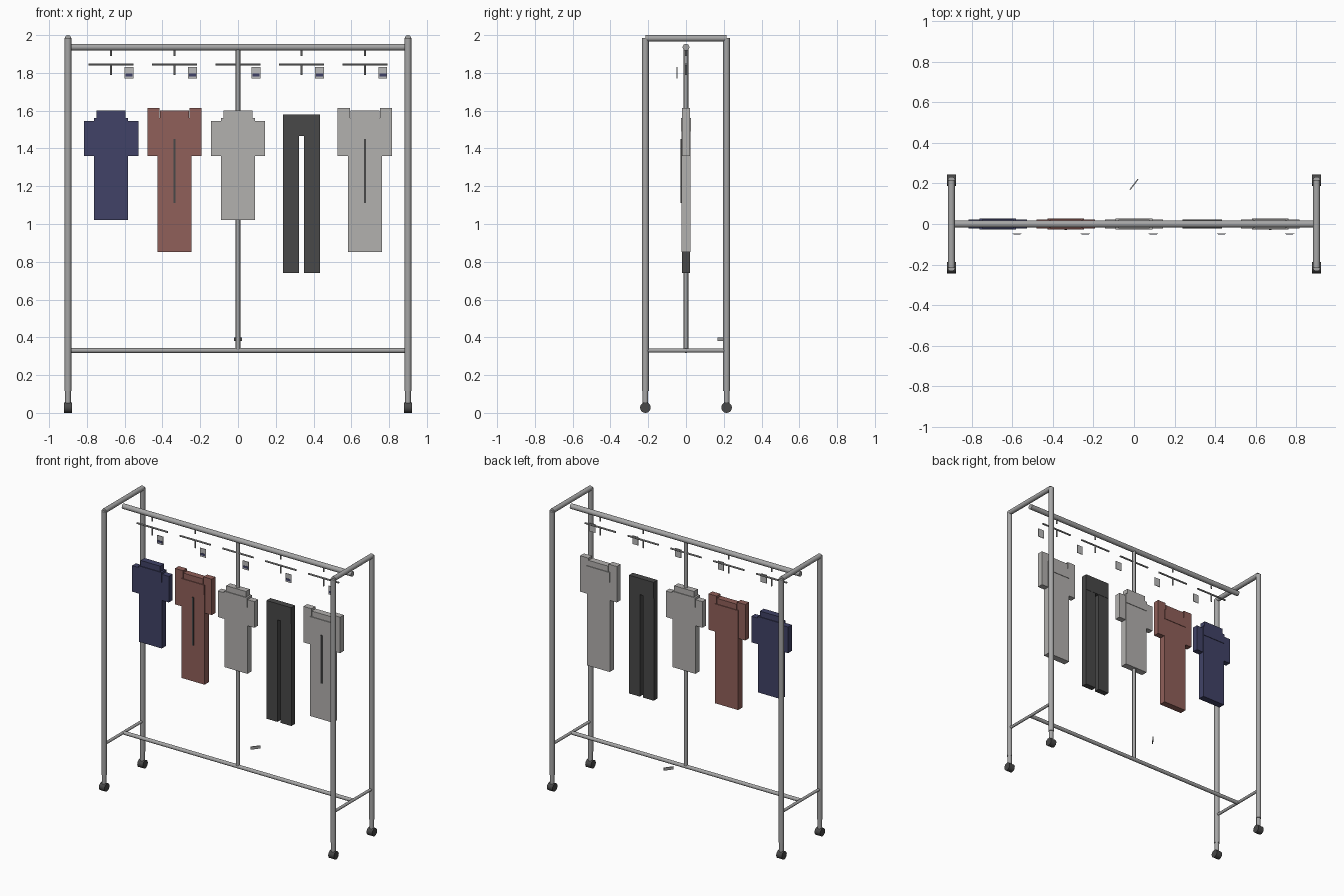
import bpy
from math import radians, atan2
from mathutils import Vector

cube = bpy.data.objects.get("Cube")
if cube:
    bpy.data.objects.remove(cube, do_unlink=True)


def material(name, r, g, b):
    m = bpy.data.materials.new(name)
    m.use_nodes = True
    m.diffuse_color = (r, g, b, 1)
    bsdf = next(n for n in m.node_tree.nodes if n.type == 'BSDF_PRINCIPLED')
    bsdf.inputs["Base Color"].default_value = (r, g, b, 1)
    return m


METAL = material("brushed metal", .38, .38, .38)
DARK = material("charcoal", .065, .065, .065)
NAVY = material("navy cloth", .052, .055, .135)
BROWN = material("brown cloth", .28, .115, .1)
PALE = material("pale cloth", .45, .44, .43)
CARD = material("tag card", .5, .5, .5)


def box(name, mat, x, y, z, turn=0):
    """Box from (low, high) ranges on each axis, turned about its own centre."""
    spans = (x, y, z)
    bpy.ops.mesh.primitive_cube_add(size=1, location=[(a + b) / 2 for a, b in spans])
    ob = bpy.context.object
    ob.name = name
    for v in ob.data.vertices:
        v.co = [c * (b - a) for c, (a, b) in zip(v.co, spans)]
    ob.rotation_euler.z = turn
    ob.data.materials.append(mat)
    return ob


def rod(name, mat, start, end, radius, sides=16):
    """Smooth cylinder between two points."""
    a, b = Vector(start), Vector(end)
    bpy.ops.mesh.primitive_cylinder_add(vertices=sides, radius=radius, depth=(b - a).length,
                                        location=(a + b) / 2)
    ob = bpy.context.object
    ob.name = name
    ob.rotation_euler = (b - a).to_track_quat('Z', 'Y').to_euler()
    ob.data.materials.append(mat)
    bpy.ops.object.shade_smooth_by_angle(angle=radians(35))
    return ob


# End frames with casters
X, Y = .9, .215
for sx, side in ((1, "left"), (-1, "right")):
    x = sx * X
    for sy, end in ((-1, "front"), (1, "back")):
        y = sy * Y
        tag = f"{end}_{side}"
        rod(f"post_{tag}", METAL, (x, y, .115), (x, y, 1.985), .018)
        rod(f"caster_stem_{tag}", METAL, (x, y, .04), (x, y, .125), .015)
        rod(f"caster_wheel_{tag}", DARK, (x - .022, y, .028), (x + .022, y, .028), .028, 20)
    rod(f"top_crossbar_{side}", METAL, (x, -Y, 1.983), (x, Y, 1.983), .017)
    rod(f"lower_crossbar_{side}", METAL, (x, -Y, .33), (x, Y, .33), .01)

# Long rails and centre pole
rod("hanging_rail", METAL, (-X, 0, 1.936), (X, 0, 1.936), .018)
rod("bottom_rail", METAL, (-X, 0, .33), (X, 0, .33), .013)
rod("centre_pole", METAL, (0, 0, .33), (0, 0, 1.93), .012)

# Loose angled bar near the back
box("loose_bar", METAL, (-.033, .033), (.192, .198), (.38, .4), atan2(.055, .042))


def hanger(i, cx):
    rod(f"hanger_bar_{i}", METAL, (cx - .12, 0, 1.845), (cx + .12, 0, 1.845), .006, 10)
    rod(f"hanger_hook_{i}", METAL, (cx, 0, 1.89), (cx, 0, 1.925), .005, 10)
    rod(f"hanger_stub_{i}", METAL, (cx, 0, 1.79), (cx, 0, 1.845), .005, 10)
    tx = cx + .095
    box(f"price_tag_{i}", CARD, (tx - .023, tx + .023), (-.05, -.046), (1.77, 1.83))
    box(f"tag_stripe_{i}", NAVY, (tx - .018, tx + .018), (-.0515, -.05), (1.781, 1.796))


def top_garment(name, mat, cx, hem, sleeve_top, placket):
    box(f"{name}_body", mat, (cx - .09, cx + .09), (-.0235, .0235), (hem, 1.555))
    box(f"{name}_yoke", mat, (cx - .09, cx + .09), (-.027, .027), (1.49, 1.56))
    box(f"{name}_collar", mat, (cx - .077, cx + .077), (-.022, .022), (1.55, 1.6))
    for s, side in ((1, "left"), (-1, "right")):
        edges = sorted((cx + s * .08, cx + s * .144))
        box(f"{name}_sleeve_{side}", mat, edges, (-.021, .021), (1.36, sleeve_top))
    if placket:
        box(f"{name}_placket", DARK, (cx - .006, cx + .006), (-.029, -.023), (1.11, 1.45))


def trousers(cx):
    box("trousers_waist", DARK, (cx - .097, cx + .097), (-.022, .022), (1.465, 1.58))
    for s, side in ((1, "left"), (-1, "right")):
        edges = sorted((cx + s * .013, cx + s * .097))
        box(f"trousers_leg_{side}", DARK, edges, (-.02, .02), (.74, 1.47))


# Row of hangers and clothes
STEP = .336
for i in range(5):
    hanger(i + 1, (i - 2) * STEP)
top_garment("navy_shirt", NAVY, -2 * STEP, 1.02, 1.545, False)
top_garment("brown_jacket", BROWN, -STEP, .853, 1.615, True)
top_garment("pale_shirt", PALE, 0, 1.02, 1.545, False)
trousers(STEP)
top_garment("pale_jacket", PALE, 2 * STEP, .853, 1.615, True)
